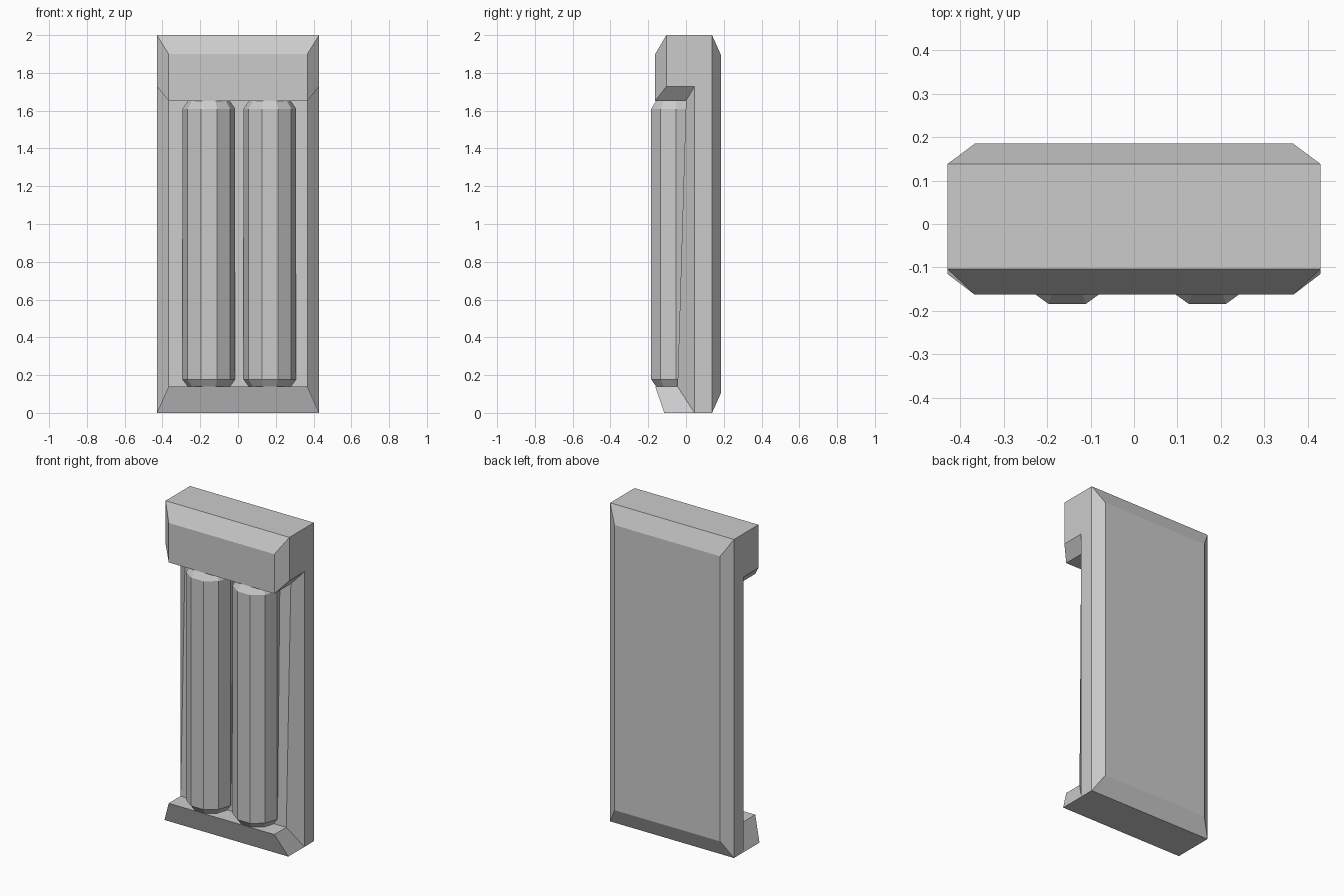
import bpy, bmesh, math

if "Cube" in bpy.data.objects:
    bpy.data.objects.remove(bpy.data.objects["Cube"])


def finish(bm, name):
    bmesh.ops.recalc_face_normals(bm, faces=bm.faces[:])
    mesh = bpy.data.meshes.new(name)
    bm.to_mesh(mesh)
    bm.free()
    obj = bpy.data.objects.new(name, mesh)
    bpy.context.collection.objects.link(obj)
    return obj


# Frame: inner (A) and outer (B) side profiles as (y, z)
A_X, B_X = 0.367, 0.43
A = [(-0.163, 0.14), (-0.045, 0.14), (0.0, 1.652), (-0.163, 1.652),
     (-0.163, 1.9), (0.185, 1.895), (0.185, 0.105)]
B = [(-0.115, 0), (0.045, 0), (0.045, 1.728), (-0.104, 1.728),
     (-0.104, 2), (0.138, 2), (0.138, 0)]

bm = bmesh.new()
V = {}
for s in (-1, 1):
    for key, prof, x in (("A", A, A_X), ("B", B, B_X)):
        for i, (y, z) in enumerate(prof):
            V[key + str(i), s] = bm.verts.new((s * x, y, z))

# Faces spanning the width: base top, panel, header, top, back, bottom, base front
chain = "A0 A1 A2 A3 A4 B4 B5 A5 A6 B6 B1 B0".split()
for p, q in zip(chain, chain[1:] + chain[:1]):
    bm.faces.new((V[p, -1], V[q, -1], V[q, 1], V[p, 1]))

# Side bevels and flat side walls, mirrored
for s in (-1, 1):
    for i in (0, 1, 2, 3, 5):
        j = i + 1
        names = (f"A{i}", f"A{j}", f"B{j}", f"B{i}")
        bm.faces.new([V[n, s] for n in names])
    for names in (("B6", "B1", "B2", "B5"), ("B2", "B3", "B4", "B5")):
        bm.faces.new([V[n, s] for n in names])
finish(bm, "frame")


# Ten-sided columns with chamfered ends
def column(name, cx, cy=-0.052, sides=10):
    bm = bmesh.new()
    rings = []
    for r, z in ((0.11, 0.138), (0.139, 0.177), (0.139, 1.61), (0.11, 1.654)):
        rings.append([bm.verts.new((cx + r * math.cos(2 * math.pi * k / sides),
                                    cy + r * math.sin(2 * math.pi * k / sides), z))
                      for k in range(sides)])
    for lo, hi in zip(rings, rings[1:]):
        for k in range(sides):
            n = (k + 1) % sides
            bm.faces.new((lo[k], lo[n], hi[n], hi[k]))
    bm.faces.new(rings[0])
    bm.faces.new(rings[-1])
    finish(bm, name)


column("left_column", -0.154)
column("right_column", 0.169)
